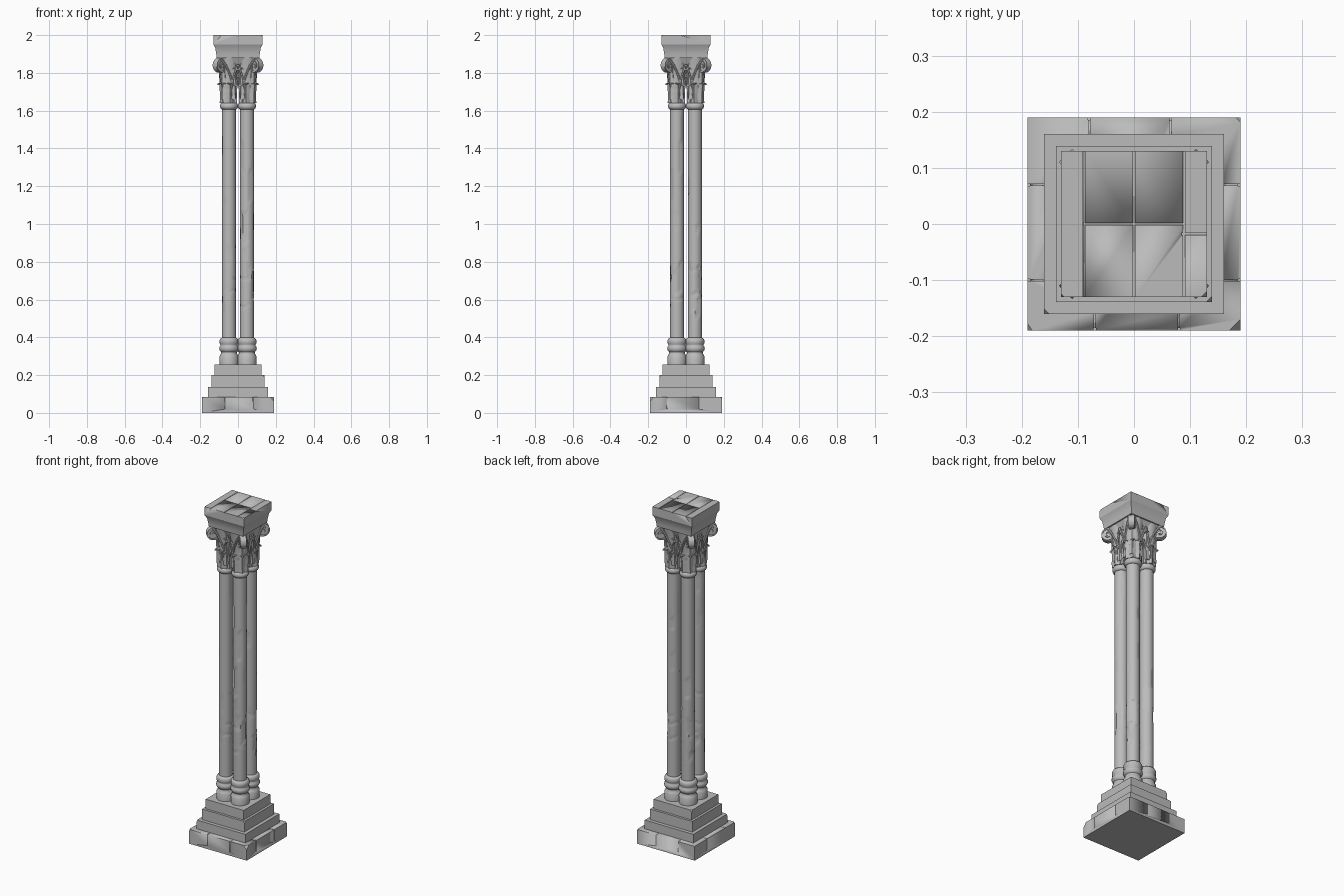
import bpy, bmesh, math, random
from mathutils import Vector, Matrix

if "Cube" in bpy.data.objects:
    bpy.data.objects.remove(bpy.data.objects["Cube"])

random.seed(7)
stone = bpy.data.materials.new("grey_stone")
stone.diffuse_color = (0.5, 0.5, 0.5, 1)
stone.use_nodes = True
stone.node_tree.nodes["Principled BSDF"].inputs["Base Color"].default_value = stone.diffuse_color
C = 0.0475          # offset of each shaft from the middle
R = 0.037           # shaft radius


def finish(bm, name, angle=35, solid=0.0):
    bmesh.ops.recalc_face_normals(bm, faces=bm.faces)
    me = bpy.data.meshes.new(name)
    bm.to_mesh(me)
    bm.free()
    ob = bpy.data.objects.new(name, me)
    bpy.context.collection.objects.link(ob)
    me.materials.append(stone)
    bpy.ops.object.select_all(action='DESELECT')
    ob.select_set(True)
    bpy.context.view_layer.objects.active = ob
    if solid:
        m = ob.modifiers.new("thickness", 'SOLIDIFY')
        m.thickness, m.offset = solid, 0
        bpy.ops.object.modifier_apply(modifier=m.name)
    bpy.ops.object.shade_smooth_by_angle(angle=math.radians(angle))
    return ob


def skin(bm, rows, closed):
    """Bridge rows of points into a surface; closed rows also get end caps."""
    vr = [[bm.verts.new(p) for p in row] for row in rows]
    n = len(rows[0])
    for a, b in zip(vr, vr[1:]):
        for i in range(n if closed else n - 1):
            j = (i + 1) % n
            bm.faces.new((a[i], a[j], b[j], b[i]))
    if closed:
        bm.faces.new(vr[0][::-1])
        bm.faces.new(vr[-1])


def ring(r, z, n=28):
    return [(C + r * math.cos(2 * math.pi * i / n),
             C + r * math.sin(2 * math.pi * i / n), z) for i in range(n)]


def four(ob):
    """Repeat one corner's part at the other three corners."""
    for k in range(1, 4):
        c = ob.copy()
        c.name = f"{ob.name}_{k + 1}"
        c.rotation_euler.z = k * math.pi / 2
        bpy.context.collection.objects.link(c)


def lathe(name, profile):
    bm = bmesh.new()
    skin(bm, [ring(r, z) for r, z in profile], True)
    four(finish(bm, name, 40))


def block(name, profile, grooves=(), chips=(), bevel=0.004):
    """Square stone block with worn edges, chipped corners and joints."""
    bm = bmesh.new()
    skin(bm, [[(-h, -h, z), (h, -h, z), (h, h, z), (-h, h, z)] for h, z in profile], True)
    hard = [e for e in bm.edges if e.calc_face_angle(0) > 0.8]
    bmesh.ops.bevel(bm, geom=hard, offset=bevel, segments=1, affect='EDGES')
    for p, n in chips:
        bmesh.ops.bisect_plane(bm, geom=bm.verts[:] + bm.edges[:] + bm.faces[:],
                               plane_co=p, plane_no=Vector(n).normalized(), clear_outer=True)
        bmesh.ops.holes_fill(bm, edges=[e for e in bm.edges if e.is_boundary])
    ob = finish(bm, name, 25)
    for loc, size in grooves:
        cb = bmesh.new()
        bmesh.ops.create_cube(cb, size=1, matrix=Matrix.Translation(loc) @ Matrix.Diagonal((*size, 1)))
        cutter = finish(cb, "joint_cutter")
        cutter.hide_render = True
        m = ob.modifiers.new("joint", 'BOOLEAN')
        m.operation, m.object, m.solver = 'DIFFERENCE', cutter, 'EXACT'
        bpy.context.view_layer.objects.active = ob
        bpy.ops.object.modifier_apply(modifier=m.name)
        bpy.data.objects.remove(cutter)
    return ob


# Stepped base
def side_joints(h, z0, z1, marks):
    out = []
    for t, side in marks:
        loc, size = ((t, side[1] * h), (0.004, 0.010)) if side[1] else ((side[0] * h, t), (0.010, 0.004))
        out.append(((*loc, (z0 + z1) / 2 + 0.02), (*size, z1 - z0)))
        # joint line carried across the tread
        inner = h - 0.016
        loc, size = ((t, side[1] * inner), (0.003, 0.034)) if side[1] else ((side[0] * inner, t), (0.034, 0.003))
        out.append(((*loc, z1), (*size, 0.006)))
    return out


F, B, L, RT = (0, -1), (0, 1), (-1, 0), (1, 0)
block("base_plinth", [(0.19, 0), (0.19, 0.085)],
      side_joints(0.19, 0, 0.085, [(-0.07, F), (0.08, F), (-0.08, B), (0.065, B),
                                   (0.07, L), (-0.10, L), (0.07, RT), (-0.10, RT)]),
      [((0.183, -0.183, 0.078), (1, -1, 0.9)), ((-0.187, -0.187, 0.081), (-1, -0.7, 1)),
       ((0.187, 0.187, 0.082), (1, 1, 1))])
block("base_step_low", [(0.16, 0.08), (0.16, 0.137)],
      chips=[((-0.157, -0.157, 0.134), (-1, -1, 1))])
block("base_step_middle", [(0.139, 0.13), (0.139, 0.20)],
      chips=[((0.136, -0.136, 0.196), (1, -1, 1))])
block("base_step_top", [(0.125, 0.195), (0.125, 0.257)],
      chips=[((-0.121, 0.121, 0.253), (-1, 1, 1))])

# Moulded foot under each shaft
lathe("shaft_foot", [(0.050, 0.25), (0.051, 0.298), (0.047, 0.305), (0.043, 0.312), (0.042, 0.322),
                     (0.048, 0.328), (0.052, 0.338), (0.051, 0.350), (0.046, 0.356), (0.046, 0.362),
                     (0.050, 0.368), (0.050, 0.385), (0.045, 0.394), (0.037, 0.398)])

# Weathered shafts with flat chips and partial horizontal cracks
for k in range(4):
    cracks = [(random.uniform(0.5, 0.9), random.uniform(0, 6.28)) for _ in range(3)]
    chips = [(random.uniform(0, 6.28), random.uniform(0.42, 1.5), random.uniform(0.04, 0.18),
              random.uniform(0.0015, 0.004)) for _ in range(12)]
    rows = []
    for j in range(123):
        z = 0.39 + j * 0.01
        row = []
        for x, y, _ in ring(R, z):
            v = Vector((x - C, y - C))
            ang = math.atan2(v.y, v.x)
            for a, z0, length, depth in chips:
                d = Vector((math.cos(a), math.sin(a)))
                if z0 < z + 0.1 * (ang % 0.3) < z0 + length and v.dot(d) > R - depth:
                    v -= d * (v.dot(d) - R + depth)
            for zc, a in cracks:
                if abs(z - zc - 0.006 * math.sin(3 * ang)) < 0.005 and math.cos(ang - a) > -0.2:
                    v *= 0.93
            row.append((v.x + C, v.y + C, z))
        rows.append(row)
    bm = bmesh.new()
    skin(bm, rows, True)
    finish(bm, f"shaft_{k + 1}", 30).rotation_euler.z = k * math.pi / 2

# Neck ring and flared bell of the capital
lathe("neck_ring", [(0.037, 1.606), (0.044, 1.611), (0.048, 1.619), (0.048, 1.628),
                    (0.044, 1.637), (0.037, 1.641)])
lathe("capital_bell", [(0.037, 1.635), (0.039, 1.70), (0.045, 1.78), (0.053, 1.84), (0.060, 1.885)])
block("capital_core", [(0.045, 1.745), (0.066, 1.79), (0.088, 1.84), (0.107, 1.885)], bevel=0.001)


# Acanthus leaves: ribbed, lobed blades that curl outward at the tip
def leaf(bm, deg, z0, h, w, r0, out):
    a = math.radians(deg)
    d, s = Vector((math.cos(a), math.sin(a), 0)), Vector((-math.sin(a), math.cos(a), 0))
    rows = []
    for i in range(13):
        t = i / 12
        wide = w * max(0.04, math.sin(math.pi * (0.22 + 0.78 * t))) ** 0.7 * (0.78 if i % 3 == 2 else 1)
        z = z0 + h * math.sin(t * 1.25 * math.pi / 2)
        rad = r0 + out * t ** 2.4
        rows.append([Vector((C, C, z)) + s * u * wide
                     + d * (rad - 0.009 * u * u + (0.005 * (1 - t) if u == 0 else 0))
                     for u in (-1, -0.5, 0, 0.5, 1)])
    skin(bm, rows, False)


bm = bmesh.new()
for deg in (-60, -5, 50, 95, 150):
    leaf(bm, deg, 1.64, 0.105, 0.021, 0.042, 0.020)
for deg in (-40, 45, 130):
    leaf(bm, deg, 1.66, 0.165, 0.022, 0.044, 0.030)
four(finish(bm, "capital_leaves", 30, 0.005))

# Corner volutes: a stalk rising along the diagonal into a spiral scroll
D, S = Vector((1, 1, 0)).normalized(), Vector((-1, 1, 0)).normalized()
path = [(0.105, 1.72), (0.109, 1.77), (0.116, 1.82), (0.124, 1.86)]
for i in range(31):
    a = math.radians(125 - i * 22)
    r = 0.040 * (1 - i / 36)
    path.append((0.136 + r * math.cos(a), 1.838 + r * 1.02 * math.sin(a)))
bm = bmesh.new()
skin(bm, [[D * u + S * q + Vector((0, 0, z)) for q in (-0.017, 0, 0.017)] for u, z in path], False)
four(finish(bm, "corner_volute", 35, 0.006))

bm = bmesh.new()
turn = Matrix((S, Vector((0, 0, 1)), D)).transposed()
turn = Matrix((S, D, Vector((0, 0, 1)))).transposed() @ Matrix.Rotation(math.pi / 2, 3, 'Y')
for rad, depth in ((0.037, 0.024), (0.009, 0.038)):
    bmesh.ops.create_cone(bm, cap_ends=True, segments=20, radius1=rad, radius2=rad, depth=depth,
                          matrix=Matrix.Translation(D * 0.136 + Vector((0, 0, 1.838))) @ turn.to_4x4())
four(finish(bm, "volute_eye"))


# Pointed arches and branching stalks on each face
def tube(name, paths, radius):
    cu = bpy.data.curves.new(name, 'CURVE')
    cu.dimensions, cu.bevel_depth, cu.bevel_resolution, cu.use_fill_caps = '3D', radius, 1, True
    for pts in paths:
        sp = cu.splines.new('POLY')
        sp.points.add(len(pts) - 1)
        for p, co in zip(sp.points, pts):
            p.co = (*co, 1)
    ob = bpy.data.objects.new(name, cu)
    bpy.context.collection.objects.link(ob)
    bpy.ops.object.select_all(action='DESELECT')
    ob.select_set(True)
    bpy.context.view_layer.objects.active = ob
    bpy.ops.object.convert(target='MESH')
    ob.data.materials.clear()
    ob.data.materials.append(stone)
    bpy.ops.object.shade_smooth_by_angle(angle=math.radians(40))
    four(ob)


paths = []
for m in (-1, 1):
    paths.append([(m * 0.022, -0.078, 1.64), (m * 0.021, -0.080, 1.69), (m * 0.014, -0.080, 1.73),
                  (0, -0.080, 1.775)])
    paths.append([(m * 0.040, -0.086, 1.66), (m * 0.036, -0.090, 1.72), (m * 0.022, -0.094, 1.78),
                  (0, -0.098, 1.845)])
    paths.append([(m * 0.024, -0.088, 1.73), (m * 0.042, -0.094, 1.79), (m * 0.064, -0.102, 1.84),
                  (m * 0.088, -0.108, 1.873)])
tube("capital_arch_ribs", paths, 0.006)

# Square top slab with masonry joints
top = [((0, 0, 2), (0.004, 0.27, 0.008)), ((0, 0, 2), (0.18, 0.004, 0.008)),
       ((-0.089, 0, 2), (0.003, 0.27, 0.006)), ((0.089, 0, 2), (0.003, 0.27, 0.006)),
       ((0.11, -0.018, 2), (0.05, 0.004, 0.008))]
block("top_slab", [(0.113, 1.88), (0.115, 1.90), (0.120, 1.93), (0.130, 1.95), (0.130, 2.0)], top,
      [((0.127, -0.127, 1.996), (1, -1, 1)), ((-0.128, -0.128, 1.998), (-1, -1, 0.8))], 0.003)
